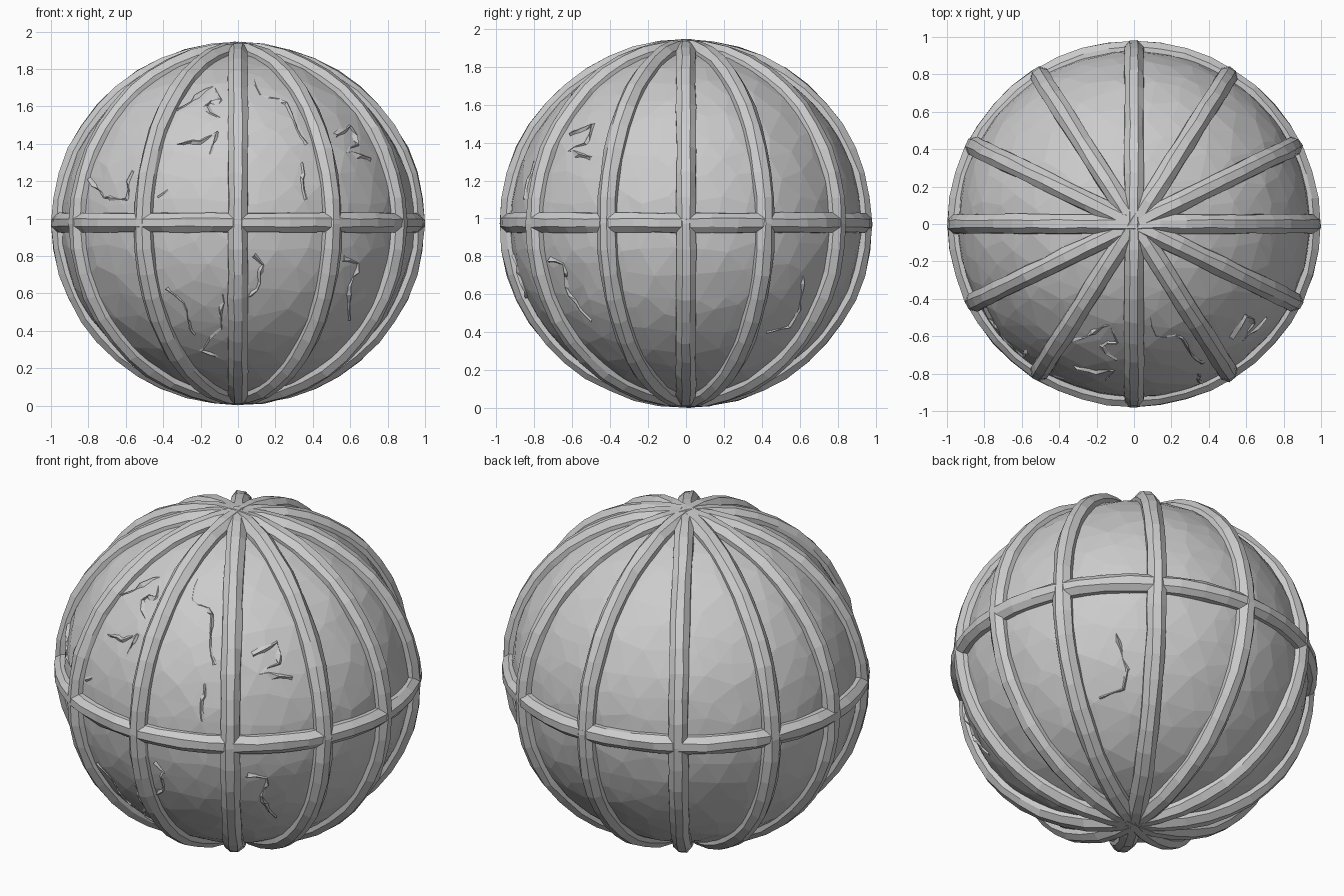
import bpy, bmesh, math, random
from mathutils import Vector

if "Cube" in bpy.data.objects:
    bpy.data.objects.remove(bpy.data.objects["Cube"])

random.seed(4)
CZ = 0.973                       # centre height
RX, RY, RZ = 0.943, 0.926, 0.918  # core ellipsoid radii
TUBE = 0.056                     # rib thickness (radius)


def finish(name, bm):
    bmesh.ops.recalc_face_normals(bm, faces=bm.faces)
    me = bpy.data.meshes.new(name)
    bm.to_mesh(me)
    bm.free()
    ob = bpy.data.objects.new(name, me)
    bpy.context.collection.objects.link(ob)
    return ob


def jit(a):
    return Vector([random.uniform(-a, a) for _ in range(3)])


# Faceted core ball with irregular, hand-hewn facets
bm = bmesh.new()
bmesh.ops.create_icosphere(bm, subdivisions=4, radius=1)
for v in bm.verts:
    d = (v.co + jit(0.035)).normalized() * random.uniform(0.998, 1.005)
    v.co = Vector((d.x * RX, d.y * RY, d.z * RZ + CZ))
finish("core_ball", bm)


def hoop(name, point, segs=44, sides=8):
    """Closed round bar following point(t) -> (centre, outward, sideways)."""
    bm = bmesh.new()
    rings = []
    for i in range(segs):
        c, out, side = point(2 * math.pi * i / segs)
        ring = []
        for k in range(sides):
            a = 2 * math.pi * (k + 0.5) / sides
            p = c + (out * math.cos(a) + side * math.sin(a)) * TUBE
            ring.append(bm.verts.new(p + jit(0.004)))
        rings.append(ring)
    for i in range(segs):
        r0, r1 = rings[i], rings[(i + 1) % segs]
        for k in range(sides):
            j = (k + 1) % sides
            bm.faces.new((r0[k], r0[j], r1[j], r1[k]))
    return finish(name, bm)


def meridian(angle):
    h = Vector((math.cos(angle), math.sin(angle), 0))
    side = Vector((-h.y, h.x, 0))
    rh = 1 / math.hypot(h.x / RX, h.y / RY) + 0.003

    def point(t):
        out = h * math.cos(t) + Vector((0, 0, math.sin(t)))
        c = h * (rh * math.cos(t)) + Vector((0, 0, CZ + RZ * math.sin(t)))
        return c, out, side
    return point


def equator(t):
    out = Vector((math.cos(t), math.sin(t), 0))
    return (Vector((RX * out.x, RY * out.y, CZ + 0.005)), out, Vector((0, 0, 1)))


# Six full hoops give twelve vertical ribs; one belt round the middle
for deg in (0, 26, 57.5, 90, 122.5, 154):
    hoop("vertical_rib", meridian(math.radians(deg)))
hoop("equator_rib", equator)


def on_ball(p, axis, sign):
    """Project flat (u, z) coordinates onto the ball along the given axis."""
    u, w = p[0], (p[1] - CZ) / RZ
    if axis == 'y':
        x = u / RX
        return Vector((x, sign * math.sqrt(max(0.02, 1 - x * x - w * w)), w)).normalized()
    y = u / RY
    return Vector((sign * math.sqrt(max(0.02, 1 - y * y - w * w)), y, w)).normalized()


def crack(path, axis='y', sign=-1, rough=1.0):
    """Jagged splintered ridge lying on the ball surface."""
    pts = []
    for a, b in zip(path, path[1:]):
        n = max(1, round(math.dist(a, b) / 0.045))
        pts += [on_ball((a[0] + (b[0] - a[0]) * i / n, a[1] + (b[1] - a[1]) * i / n),
                        axis, sign) for i in range(n)]
    pts.append(on_ball(path[-1], axis, sign))
    bm = bmesh.new()
    rows = []
    for i, d in enumerate(pts):
        tan = (pts[min(i + 1, len(pts) - 1)] - pts[max(i - 1, 0)]).normalized()
        side = d.cross(tan).normalized()
        width = random.uniform(0.012, 0.035)
        row = []
        for off, lift in ((-width, 0.985), (0, random.uniform(1.0, 1.018)), (width, 0.985)):
            q = (d + side * off + jit(0.014 * rough)).normalized() * lift
            row.append(bm.verts.new((q.x * RX, q.y * RY, q.z * RZ + CZ)))
        rows.append(row)
    for r0, r1 in zip(rows, rows[1:]):
        for k in (0, 1):
            bm.faces.new((r0[k], r0[k + 1], r1[k + 1]))
            bm.faces.new((r0[k], r1[k + 1], r1[k]))
    finish("surface_crack", bm)


# Splintered outlines on the front of the ball
for path in (
    [(-.32, 1.58), (-.22, 1.66), (-.12, 1.71), (-.09, 1.64), (-.18, 1.60), (-.10, 1.54)],
    [(-.33, 1.40), (-.20, 1.41), (-.10, 1.46), (-.15, 1.35)],
    [(.08, 1.75), (.13, 1.66), (.26, 1.62), (.30, 1.52), (.36, 1.40)],
    [(.34, 1.29), (.36, 1.10)],
    [(.52, 1.45), (.60, 1.49), (.64, 1.40), (.57, 1.36), (.71, 1.31)],
    [(-.79, 1.22), (-.72, 1.11), (-.60, 1.10), (-.57, 1.25)],
    [(-.43, 1.12), (-.38, 1.16)],
    [(-.38, .62), (-.30, .55), (-.24, .38)],
    [(-.08, .60), (-.10, .42), (-.20, .30), (-.10, .26)],
    [(.08, .80), (.13, .76), (.10, .62), (.06, .58)],
    [(.56, .78), (.64, .76), (.59, .60), (.60, .46)],
):
    crack(path)

# Softer ridge on the right side, towards the back
crack([(.42, .40), (.54, .43), (.60, .52), (.62, .70)], 'x', 1, 0.3)
